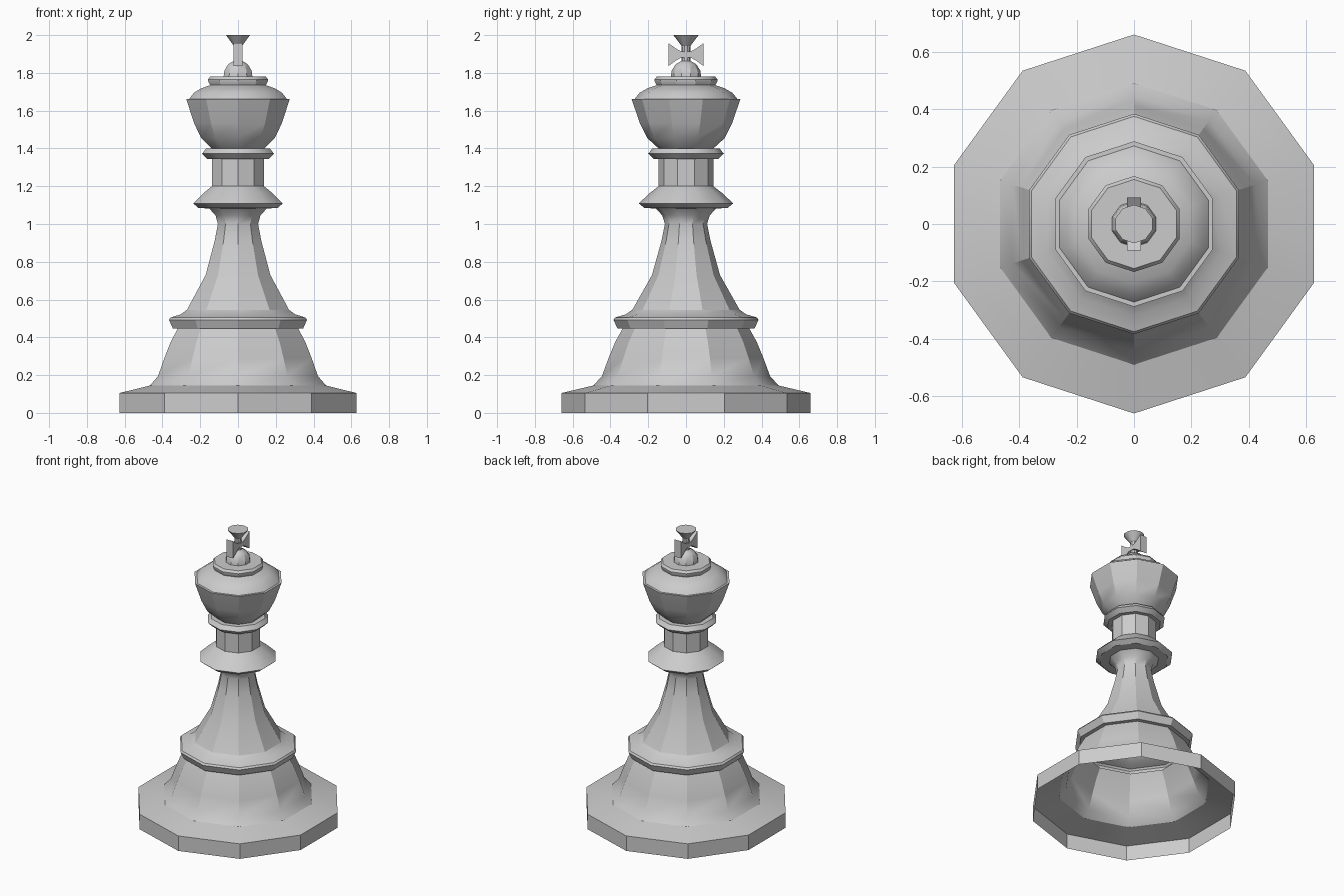
import bpy, bmesh
from math import sin, cos, pi, radians

if "Cube" in bpy.data.objects:
    bpy.data.objects.remove(bpy.data.objects["Cube"])

SIDES = 10


def finish(bm, name):
    me = bpy.data.meshes.new(name)
    bm.to_mesh(me)
    bm.free()
    ob = bpy.data.objects.new(name, me)
    bpy.context.collection.objects.link(ob)
    bpy.ops.object.select_all(action='DESELECT')
    ob.select_set(True)
    bpy.context.view_layer.objects.active = ob
    bpy.ops.object.shade_smooth_by_angle(angle=radians(30))
    return ob


def lathe(name, profile, cap_top=False):
    """Turn (radius, z) points, listed bottom to top, into a ten-sided shell."""
    bm = bmesh.new()
    rings = []
    for r, z in profile:
        angles = [pi / 2 + 2 * pi * i / SIDES for i in range(SIDES)]
        rings.append([bm.verts.new((r * cos(a), r * sin(a), z)) for a in angles])
    for low, high in zip(rings, rings[1:]):
        for i in range(SIDES):
            j = (i + 1) % SIDES
            bm.faces.new((low[i], low[j], high[j], high[i]))
    if cap_top:
        bm.faces.new(rings[-1])
    return finish(bm, name)


# Hollow base: rim, sloped flange and bell
lathe("base", [(.66, 0), (.66, .105), (.49, .145), (.445, .195),
               (.41, .29), (.375, .375), (.335, .447)])

# Lower collar
lathe("lower_collar", [(.335, .447), (.363, .447), (.384, .493), (.375, .505),
                       (.318, .522), (.284, .546)])

# Tapered stem
lathe("stem", [(.284, .546), (.18, .73), (.13, .91), (.112, 1.0),
               (.125, 1.045), (.16, 1.082)])

# Upper collar and neck
lathe("upper_collar", [(.16, 1.082), (.22, 1.085), (.25, 1.109), (.19, 1.165),
                       (.145, 1.2)])
lathe("neck", [(.145, 1.2), (.145, 1.345)])
lathe("neck_ring", [(.145, 1.345), (.172, 1.345), (.2, 1.372), (.178, 1.4),
                    (.145, 1.4)])

# Flared crown with a domed top
lathe("crown", [(.145, 1.4), (.205, 1.455), (.245, 1.535), (.288, 1.662),
                (.272, 1.662)])
lathe("crown_dome", [(.272, 1.662), (.245, 1.695), (.205, 1.718), (.155, 1.735)])

# Disc and small knob on the crown
lathe("crown_disc", [(.155, 1.735), (.167, 1.758), (.167, 1.765), (.155, 1.78),
                     (.08, 1.78)])
lathe("knob", [(.08, 1.78), (.076, 1.812), (.055, 1.845), (.025, 1.863)])

# Cross: round flared upright and two flared side arms
lathe("cross_upright", [(.025, 1.845), (.022, 1.9), (.025, 1.945), (.04, 1.965),
                        (.067, 2.0)], cap_top=True)
for side, name in ((1, "cross_arm_back"), (-1, "cross_arm_front")):
    bm = bmesh.new()
    sections = []
    for y, half in ((0, .014), (.025, .016), (.055, .033), (.092, .06)):
        corners = ((-.025, -half), (.025, -half), (.025, half), (-.025, half))
        sections.append([bm.verts.new((x, side * y, 1.897 + h)) for x, h in corners])
    for a, b in zip(sections, sections[1:]):
        for i in range(4):
            j = (i + 1) % 4
            bm.faces.new((a[i], a[j], b[j], b[i]))
    bm.faces.new(sections[0])
    bm.faces.new(sections[-1])
    bmesh.ops.recalc_face_normals(bm, faces=bm.faces)
    finish(bm, name)
